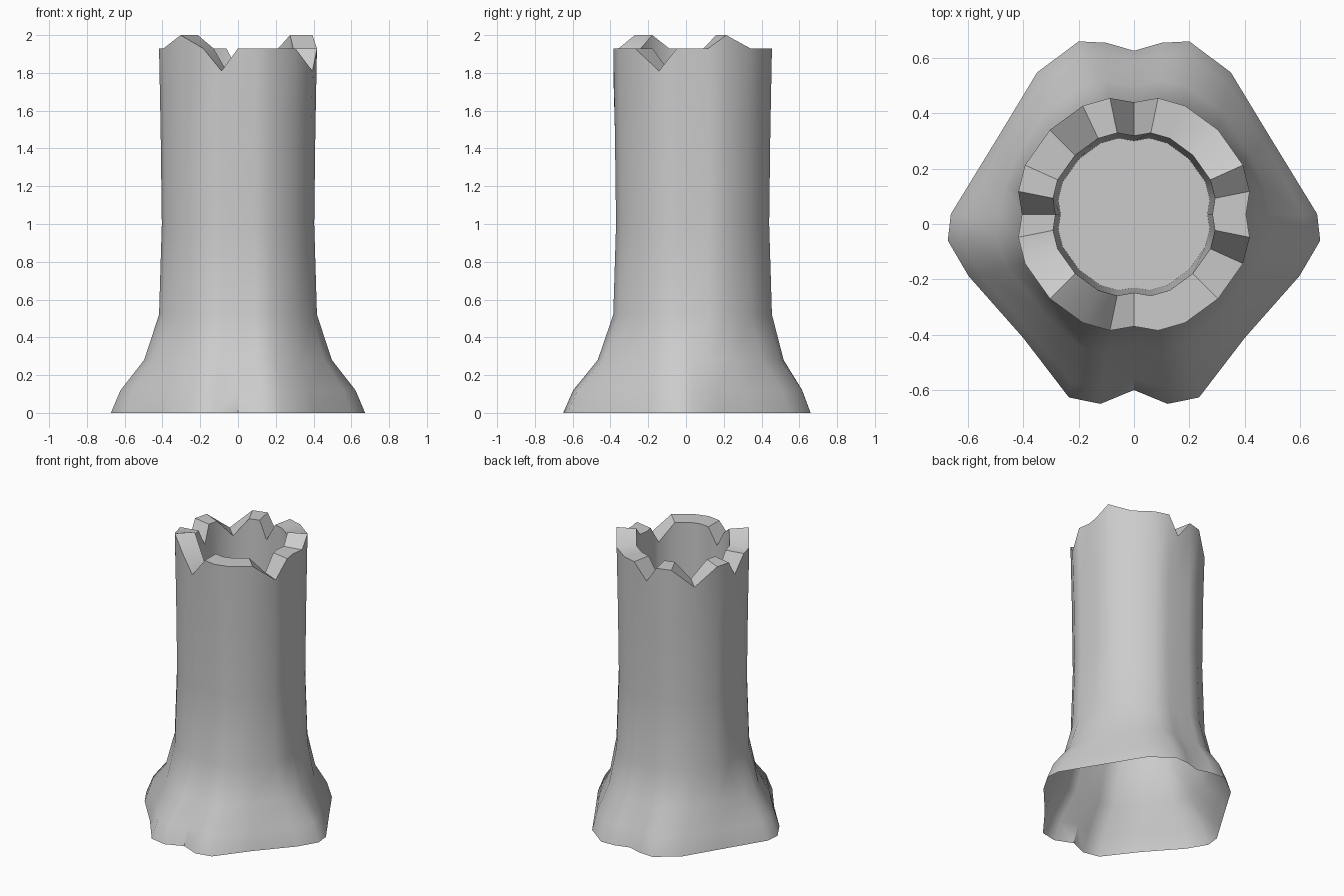
import bpy
import bmesh
import math
from mathutils import Vector

cube = bpy.data.objects.get("Cube")
if cube:
    bpy.data.objects.remove(cube, do_unlink=True)

CENTRE = Vector((0, 0.035))

# Fluted trunk section: one quarter from back to side, mirrored front and left
quarter = [(0, .405), (.087, .42), (.185, .392), (.304, .305),
           (.394, .178), (.418, .083), (.405, 0)]
trunk_half = quarter + [(x, -y) for x, y in quarter[-2::-1]]

# Flared root outline: right half from back to front
root_half = [(0, .626), (.1, .655), (.2, .66), (.35, .548), (.485, .325),
             (.58, .17), (.662, .036), (.673, -.06), (.598, -.188),
             (.4, -.412), (.235, -.627), (.121, -.65), (0, -.6)]


def close_ring(half):
    """Mirror a right half into a full ring."""
    return [Vector(p) for p in half] + [Vector((-x, y)) for x, y in half[-2:0:-1]]


trunk = [CENTRE + p for p in close_ring(trunk_half)]
root = close_ring(root_half)
count = len(trunk)


def scaled(factor):
    return [CENTRE + (p - CENTRE) * factor for p in trunk]


# Broken rim: notches and peaks by ring position
rim_heights = [1.93] * count
for i in (0, 8, 13, 18, 21):
    rim_heights[i] = 1.81
for i in (4, 15):
    rim_heights[i] = 2.0

bm = bmesh.new()


def add_ring(points, heights):
    if not isinstance(heights, list):
        heights = [heights] * count
    return [bm.verts.new((p.x, p.y, z)) for p, z in zip(points, heights)]


# Outer shell upward from the open root flare
rings = []
for z, blend in ((0, 1), (.12, .8), (.28, .31), (.52, 0)):
    rings.append(add_ring([t.lerp(r, blend) for t, r in zip(trunk, root)], z))
for z, factor in ((1.0, .965), (1.5, .98), (rim_heights, 1)):
    rings.append(add_ring(scaled(factor), z))

# Rim thickness and the hollow inside
rings.append(add_ring(scaled(.7), rim_heights))
rings.append(add_ring(scaled(.655), 1.0))

for low, high in zip(rings, rings[1:]):
    for i in range(count):
        j = (i + 1) % count
        bm.faces.new((low[j], low[i], high[i], high[j]))

# Floor of the hollow
middle = bm.verts.new((0, CENTRE.y, 1.0))
for i in range(count):
    bm.faces.new((rings[-1][(i + 1) % count], rings[-1][i], middle))

mesh = bpy.data.meshes.new("hollow_stump")
bm.to_mesh(mesh)
bm.free()
stump = bpy.data.objects.new("hollow_stump", mesh)
bpy.context.collection.objects.link(stump)

grey = bpy.data.materials.new("light_grey")
grey.use_nodes = True
colour = (.6, .6, .6, 1)
grey.diffuse_color = colour
grey.node_tree.nodes["Principled BSDF"].inputs["Base Color"].default_value = colour
mesh.materials.append(grey)

bpy.ops.object.select_all(action='DESELECT')
stump.select_set(True)
bpy.context.view_layer.objects.active = stump
bpy.ops.object.shade_smooth_by_angle(angle=math.radians(40))
